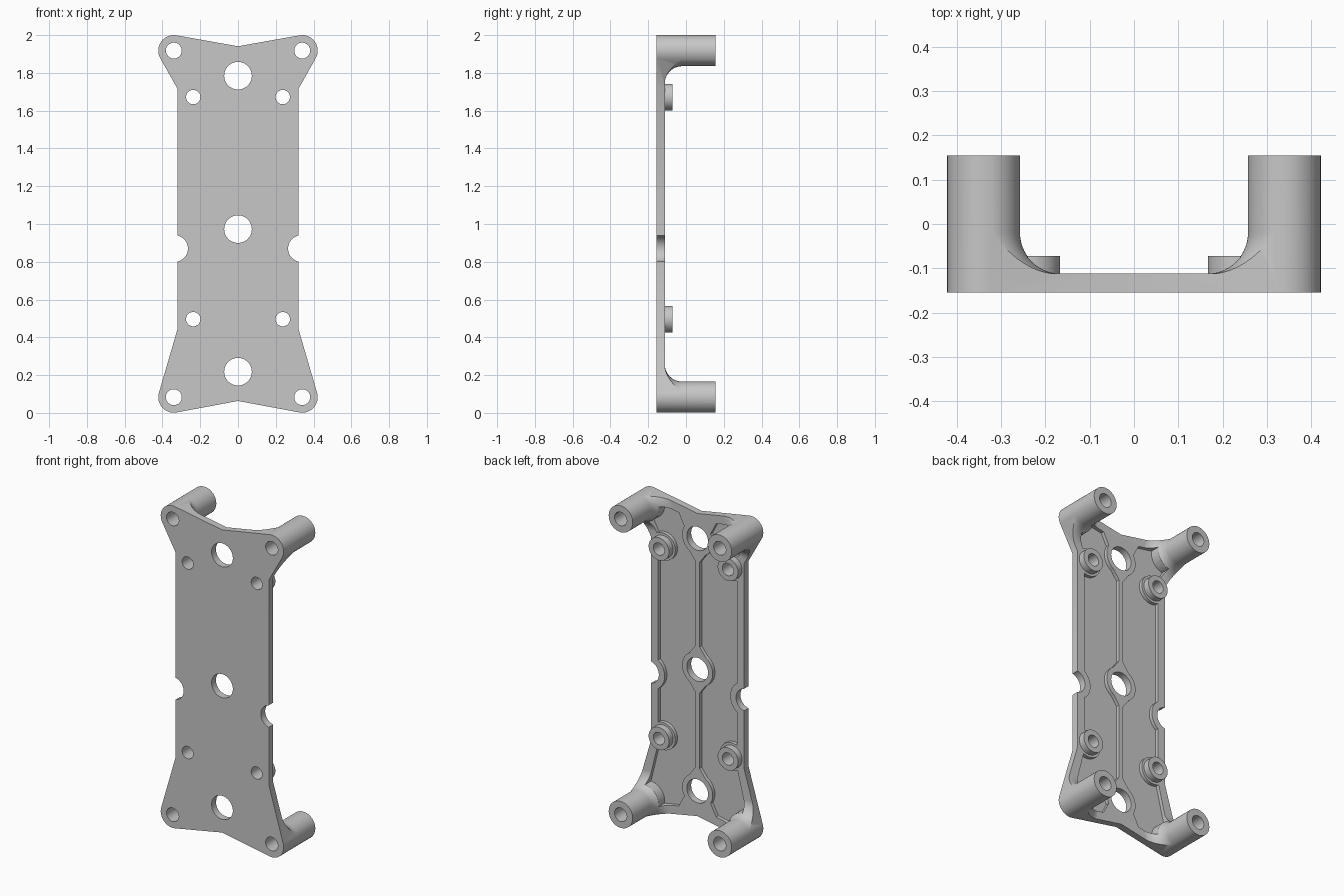
import bpy
import bmesh
from math import pi, cos, sin, acos, atan2, hypot, radians
from mathutils import Matrix

cube = bpy.data.objects.get("Cube")
if cube:
    bpy.data.objects.remove(cube, do_unlink=True)

FRONT, PLATE_BACK, FLOOR, BACK = -0.155, -0.112, -0.134, 0.155
POST_R, FLARE = 0.082, 0.093
SEG = 64
POSTS = [(0.34, 0.083), (0.34, 1.918)]
BOSSES = [(0.237, 0.496), (0.237, 1.672)]
BIG_HOLES = [(0, 0.218), (0, 0.973), (0, 1.785)]
NOTCH = (0.335, 0.87)
SIDES = (1, -1)

grey = bpy.data.materials.new("light_grey")
grey.use_nodes = True
grey.diffuse_color = (0.57, 0.57, 0.57, 1)
grey.node_tree.nodes["Principled BSDF"].inputs["Base Color"].default_value = grey.diffuse_color


def finish(bm, name):
    bmesh.ops.recalc_face_normals(bm, faces=bm.faces)
    mesh = bpy.data.meshes.new(name)
    bm.to_mesh(mesh)
    bm.free()
    mesh.materials.append(grey)
    obj = bpy.data.objects.new(name, mesh)
    bpy.context.collection.objects.link(obj)
    return obj


def prism(name, points, y0, y1):
    """Extrude an (x, z) outline along y."""
    bm = bmesh.new()
    face = bm.faces.new([bm.verts.new((x, y0, z)) for x, z in points])
    geom = bmesh.ops.extrude_face_region(bm, geom=[face])["geom"]
    verts = [v for v in geom if isinstance(v, bmesh.types.BMVert)]
    bmesh.ops.translate(bm, verts=verts, vec=(0, y1 - y0, 0))
    return finish(bm, name)


def arc(centre, r, a0, a1, n):
    return [(centre[0] + r * cos(a0 + (a1 - a0) * i / n),
             centre[1] + r * sin(a0 + (a1 - a0) * i / n)) for i in range(n + 1)]


def cylinder(name, centre, r, y0, y1):
    return prism(name, arc(centre, r, 0, 2 * pi, SEG)[:-1], y0, y1)


def lathe(name, profile, centre):
    """Spin an (r, y) profile about the y direction."""
    bm = bmesh.new()
    verts = [bm.verts.new((r, y, 0)) for r, y in profile]
    edges = [bm.edges.new(pair) for pair in zip(verts, verts[1:])]
    bmesh.ops.spin(bm, geom=verts + edges, cent=(0, 0, 0), axis=(0, 1, 0),
                   angle=2 * pi, steps=SEG, use_merge=True)
    bmesh.ops.remove_doubles(bm, verts=bm.verts, dist=1e-5)
    bmesh.ops.transform(bm, matrix=Matrix.Translation((centre[0], 0, centre[1])), verts=bm.verts)
    return finish(bm, name)


def combine(target, other, operation):
    mod = target.modifiers.new(operation, 'BOOLEAN')
    mod.operation, mod.solver, mod.object = operation, 'EXACT', other
    graph = bpy.context.evaluated_depsgraph_get()
    mesh = bpy.data.meshes.new_from_object(target.evaluated_get(graph))
    target.modifiers.clear()
    target.data = mesh
    bpy.data.objects.remove(other, do_unlink=True)


def corner(centre, before, after):
    """Rounded corner tangent to the lines from its two neighbours."""
    def angle(p, sign):
        dx, dz = p[0] - centre[0], p[1] - centre[1]
        return atan2(dz, dx) + sign * acos(POST_R / hypot(dx, dz))
    return arc(centre, POST_R, angle(before, 1), angle(after, -1), 24)


def mirrored(points):
    return [(s * x, z) for s in SIDES for x, z in points]


def symmetric(half):
    """Close a right-hand outline with its mirror image."""
    return half + [(-x, z) for x, z in reversed(half)]


# Outer silhouette, right half then mirrored
low, high = (0, 0.063), (0, 1.941)
waist_low, waist_high = (0.32, 0.445), (0.32, 1.715)
side = corner(POSTS[0], low, waist_low) + [waist_low, waist_high] + corner(POSTS[1], waist_high, high)
outline = [low] + side + [high] + [(-x, z) for x, z in reversed(side)]

# Slab, trimmed to the silhouette later
bracket = prism("mounting_bracket", symmetric([(0.6, -0.2), (0.6, 2.2)]), FRONT - 0.05, PLATE_BACK)

# Corner posts with filleted feet
post_r = POST_R + 0.0005
foot = arc((post_r + FLARE, PLATE_BACK - 0.0005 + FLARE), FLARE, 1.5 * pi, pi, 14)
profile = [(0, FRONT + 0.01), (post_r + FLARE, FRONT + 0.01)] + foot + [(post_r, BACK), (0, BACK)]
for c in mirrored(POSTS):
    combine(bracket, lathe("corner_post", profile, c), 'UNION')

# Recessed back pockets, leaving edge rim, centre rib, rings and pads
pocket = [(0.015, 0.113), (0.32, 0.056), (0.36, 0.08), (0.27, 0.44),
          (0.27, 1.73), (0.345, 1.87), (0.31, 1.945), (0.015, 1.891)]
kept = [(c, 0.105) for c in BIG_HOLES] + [(c, 0.1) for c in mirrored(POSTS)]
kept += [(c, 0.085) for c in mirrored(BOSSES)] + [(c, 0.11) for c in mirrored([NOTCH])]
gussets = [[(0.14, 0.07), (0.09, 0.165)], [(0.09, 1.838), (0.14, 1.935)]]
gussets += [[(0.014, z - 0.145), (0.06, z - 0.083), (0.06, z + 0.083), (0.014, z + 0.145)]
            for _, z in BIG_HOLES]
for s in SIDES:
    cutter = prism("pocket_cutter", [(s * x, z) for x, z in pocket], FLOOR, 0.1)
    for c, r in kept:
        if c[0] * s >= 0:
            combine(cutter, cylinder("pad", c, r, -0.3, 0.3), 'DIFFERENCE')
    for half in gussets:
        combine(cutter, prism("gusset", symmetric(half), -0.32, 0.32), 'DIFFERENCE')
    combine(bracket, cutter, 'DIFFERENCE')

# Small screw bosses
for c in mirrored(BOSSES):
    combine(bracket, cylinder("screw_boss", c, 0.07, FRONT + 0.012, -0.072), 'UNION')

# Trim everything to the silhouette
combine(bracket, prism("silhouette", outline, FRONT, 0.3), 'INTERSECT')

# Through holes and side notches
holes = [(c, 0.042) for c in mirrored(POSTS)] + [(c, 0.038) for c in mirrored(BOSSES)]
holes += [(c, 0.073) for c in BIG_HOLES] + [(c, 0.07) for c in mirrored([NOTCH])]
for c, r in holes:
    combine(bracket, cylinder("hole_cutter", c, r, -0.4, 0.4), 'DIFFERENCE')

# Smooth shading with sharp edges
bpy.ops.object.select_all(action='DESELECT')
bracket.select_set(True)
bpy.context.view_layer.objects.active = bracket
bpy.ops.object.shade_smooth_by_angle(angle=radians(30))
